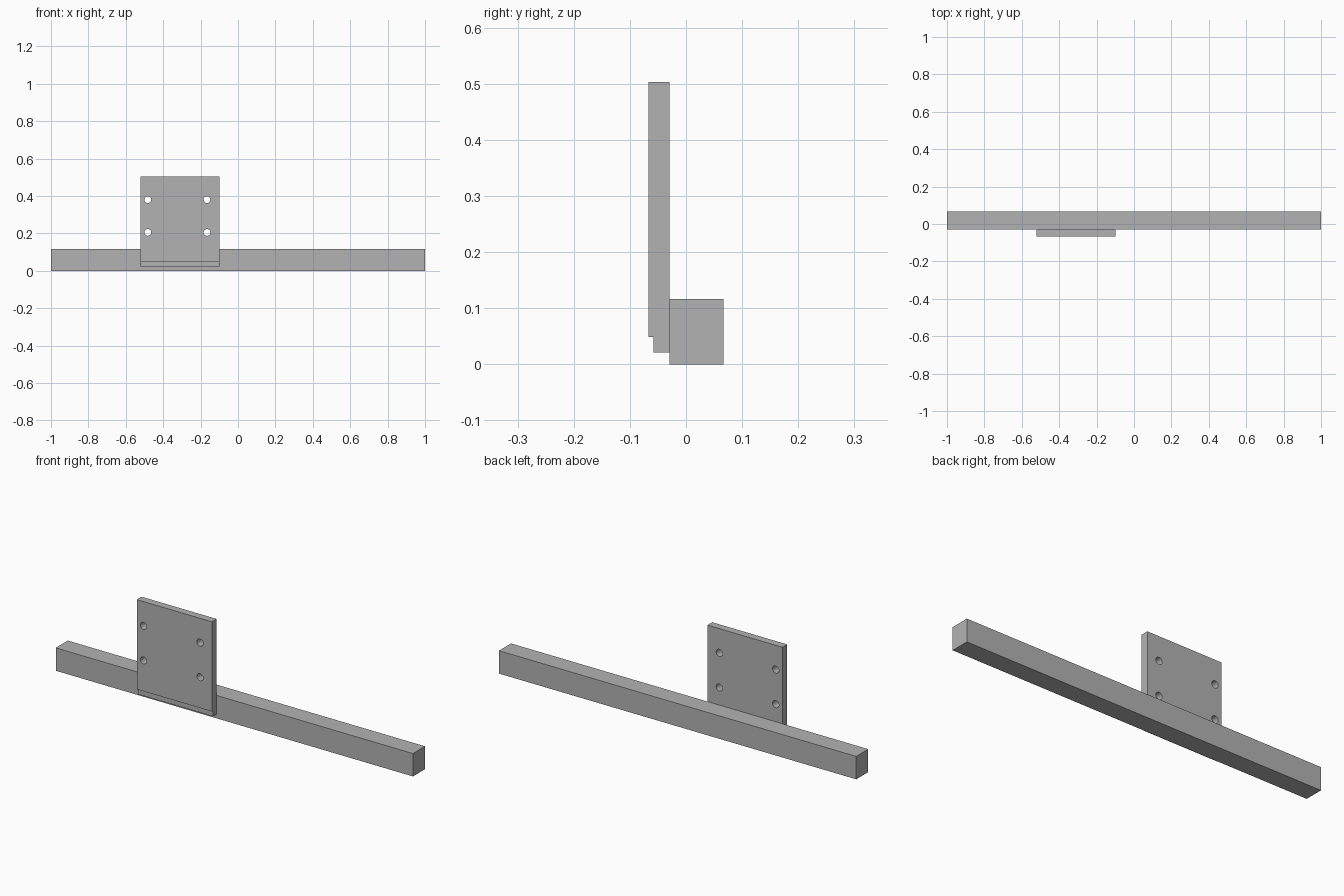
import bpy
import bmesh
from mathutils import Matrix

cube = bpy.data.objects.get("Cube")
if cube:
    bpy.data.objects.remove(cube, do_unlink=True)

# Single plain grey finish
GREY = (0.45, 0.45, 0.45, 1.0)
grey = bpy.data.materials.new("plain_grey")
grey.use_nodes = True
grey.diffuse_color = GREY
grey.node_tree.nodes["Principled BSDF"].inputs["Base Color"].default_value = GREY


def add_object(name, bm):
    bmesh.ops.recalc_face_normals(bm, faces=bm.faces)
    mesh = bpy.data.meshes.new(name)
    bm.to_mesh(mesh)
    bm.free()
    mesh.materials.append(grey)
    obj = bpy.data.objects.new(name, mesh)
    bpy.context.collection.objects.link(obj)
    return obj


def extrude_profile(name, profile, x_min, x_max):
    """Sweep a closed (y, z) profile along x."""
    bm = bmesh.new()
    face = bm.faces.new([bm.verts.new((x_min, y, z)) for y, z in profile])
    swept = bmesh.ops.extrude_face_region(bm, geom=[face])["geom"]
    verts = [v for v in swept if isinstance(v, bmesh.types.BMVert)]
    bmesh.ops.translate(bm, verts=verts, vec=(x_max - x_min, 0, 0))
    return add_object(name, bm)


FRONT, JOINT, BACK = -0.067, -0.029, 0.067

# Long horizontal beam
extrude_profile("beam", [(JOINT, 0), (BACK, 0), (BACK, 0.116), (JOINT, 0.116)], -1, 1)

# Upright plate with a stepped lower edge
STEP_Y, BOTTOM, STEP_Z, TOP = -0.058, 0.021, 0.049, 0.503
plate = extrude_profile(
    "mounting_plate",
    [(JOINT, BOTTOM), (JOINT, TOP), (FRONT, TOP),
     (FRONT, STEP_Z), (STEP_Y, STEP_Z), (STEP_Y, BOTTOM)],
    -0.52, -0.10)

# Four bolt holes through the plate
bm = bmesh.new()
for x in (-0.482, -0.166):
    for z in (0.38, 0.205):
        place = Matrix.Translation((x, JOINT, z)) @ Matrix.Rotation(1.5707963, 4, "X")
        bmesh.ops.create_cone(bm, cap_ends=True, segments=32, radius1=0.018,
                              radius2=0.018, depth=0.2, matrix=place)
cutter = add_object("hole_cutter", bm)
cutter.hide_render = True

holes = plate.modifiers.new("bolt_holes", "BOOLEAN")
holes.operation = "DIFFERENCE"
holes.solver = "EXACT"
holes.object = cutter
bpy.context.view_layer.objects.active = plate
plate.select_set(True)
bpy.ops.object.modifier_apply(modifier=holes.name)
bpy.data.objects.remove(cutter, do_unlink=True)

# Smooth hole walls, crisp plate edges
bpy.ops.object.shade_smooth_by_angle()
